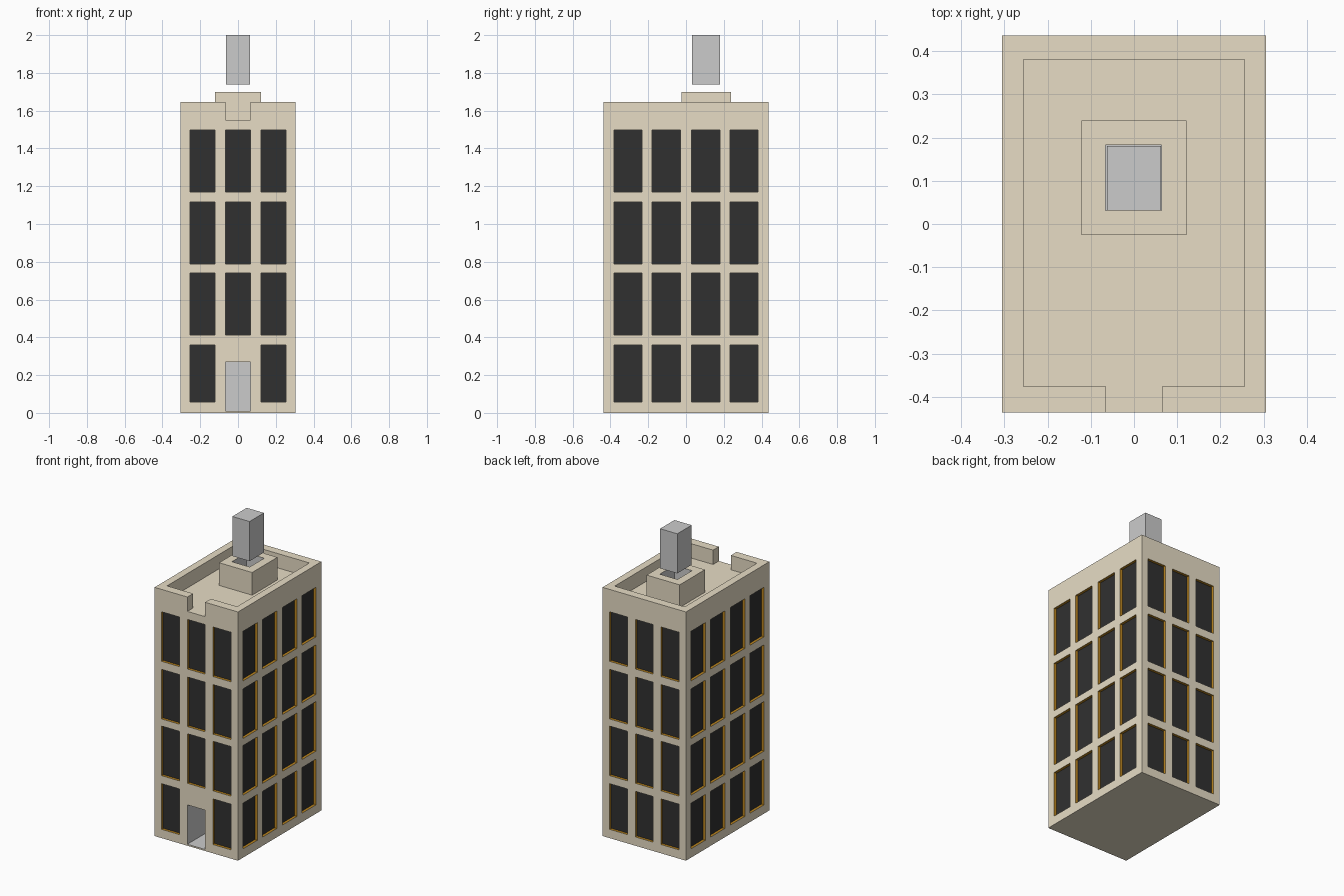
import bpy, bmesh
from mathutils import Vector

if "Cube" in bpy.data.objects:
    bpy.data.objects.remove(bpy.data.objects["Cube"])


def material(name, rgb):
    m = bpy.data.materials.new(name)
    m.diffuse_color = (*rgb, 1)
    m.use_nodes = True
    m.node_tree.nodes["Principled BSDF"].inputs["Base Color"].default_value = m.diffuse_color
    return m


# Shared slot order: 0 wall, 1 reveal, 2 pane, 3 bare grey
MATS = [material("stone", (0.8, 0.72, 0.56)), material("reveal", (0.5, 0.24, 0.015)),
        material("pane", (0.03, 0.03, 0.03)), material("grey", (0.8, 0.8, 0.8))]


def box(bm, lo, hi, mat=0, pane_dir=None):
    """Axis-aligned box; the face looking along pane_dir becomes a window pane."""
    lo, hi = Vector(lo), Vector(hi)
    verts = bmesh.ops.create_cube(bm, size=1)["verts"]
    for v in verts:
        v.co = (lo + hi) / 2 + v.co * (hi - lo)
    bm.normal_update()
    for f in {f for v in verts for f in v.link_faces}:
        f.material_index = mat
        if pane_dir and f.normal.dot(Vector(pane_dir)) > 0.9:
            f.material_index = 2


def make(name, bm):
    mesh = bpy.data.meshes.new(name)
    bm.to_mesh(mesh)
    bm.free()
    for m in MATS:
        mesh.materials.append(m)
    ob = bpy.data.objects.new(name, mesh)
    bpy.context.collection.objects.link(ob)
    return ob


def simple_box(name, lo, hi, mat=0):
    bm = bmesh.new()
    box(bm, lo, hi, mat)
    return make(name, bm)


def carve(target, cutter):
    mod = target.modifiers.new("carve", 'BOOLEAN')
    mod.operation, mod.solver, mod.object = 'DIFFERENCE', 'EXACT', cutter
    cutter.hide_render = True
    bpy.context.view_layer.objects.active = target
    bpy.ops.object.modifier_apply(modifier=mod.name)
    bpy.data.objects.remove(cutter)


HX, HY, TOP, ROOF = 0.305, 0.436, 1.645, 1.55
DEPTH, OUT = 0.018, 0.03
FLOORS = [(0.058, 0.36), (0.413, 0.741), (0.788, 1.116), (1.169, 1.497)]
FRONT_COLS = [(-0.255, -0.121), (-0.065, 0.065), (0.121, 0.255)]
SIDE_COLS = [(-0.381, -0.234), (-0.18, -0.03), (0.03, 0.18), (0.234, 0.381)]

# Tower block
tower = simple_box("tower_block", (-HX, -HY, 0), (HX, HY, TOP))

# Window recesses on all four sides, the ground floor centre front left for the door
bm = bmesh.new()
for row, (z0, z1) in enumerate(FLOORS):
    for s in (-1, 1):
        for col, (a, b) in enumerate(FRONT_COLS):
            if s == -1 and row == 0 and col == 1:
                continue
            y = sorted((s * (HY - DEPTH), s * (HY + OUT)))
            box(bm, (a, y[0], z0), (b, y[1], z1), 1, (0, -s, 0))
        for a, b in SIDE_COLS:
            x = sorted((s * (HX - DEPTH), s * (HX + OUT)))
            box(bm, (x[0], a, z0), (x[1], b, z1), 1, (-s, 0, 0))

# Doorway recess and sunken roof behind the parapet
box(bm, (-0.065, -HY - OUT, 0.01), (0.065, -HY + 0.22, 0.27), 3)
box(bm, (-0.256, -0.376, ROOF), (0.256, 0.38, TOP + 0.1))
carve(tower, make("recess_cutter", bm))

# Gap in the front parapet
carve(tower, simple_box("gap_cutter", (-0.065, -HY - OUT, ROOF), (0.065, -0.3, TOP + 0.1)))

# Roof housing with an open shaft
housing = simple_box("roof_housing", (-0.121, -0.025, ROOF), (0.121, 0.239, 1.70))
carve(housing, simple_box("shaft_cutter", (-0.066, 0.031, 1.56), (0.064, 0.183, 1.8), 3))

# Grey block hovering above the shaft
simple_box("roof_block", (-0.063, 0.031, 1.738), (0.063, 0.181, 2.0), 3)
